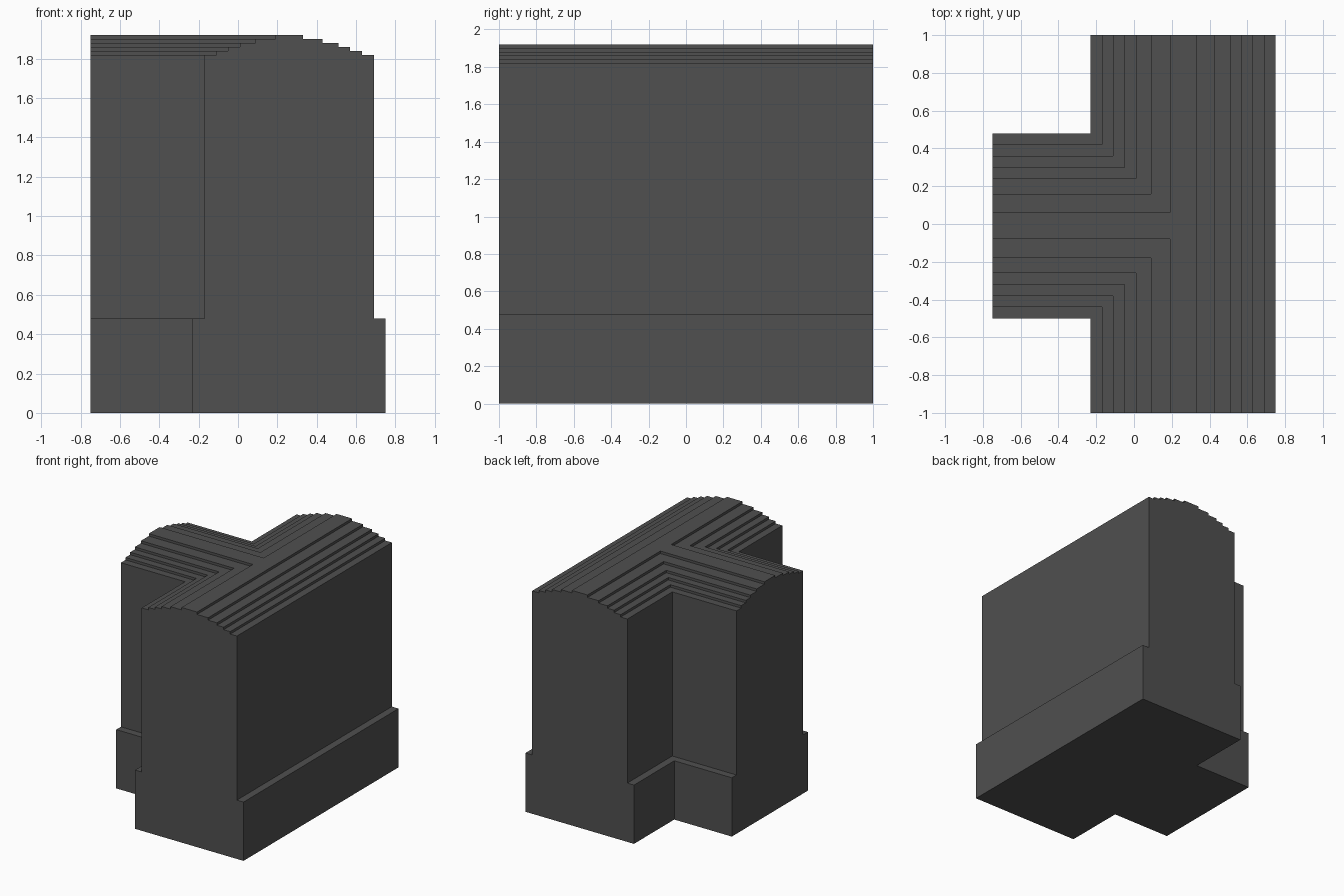
import bpy
import bmesh

cube = bpy.data.objects.get("Cube")
if cube:
    bpy.data.objects.remove(cube, do_unlink=True)

# Dark grey stone
stone = bpy.data.materials.new("dark_grey_stone")
stone.use_nodes = True
colour = (0.08, 0.08, 0.08, 1.0)
stone.diffuse_color = colour
stone.node_tree.nodes["Principled BSDF"].inputs["Base Color"].default_value = colour

CX, CY = 0.26, -0.01      # centre lines of the main hall and the side wing
WING_END = -0.75

# Half-width and top height of each level: plinth, walls, then the stepped roof
LEVELS = [(0.49, 0.48), (0.43, 1.82), (0.37, 1.84), (0.31, 1.86),
          (0.25, 1.88), (0.17, 1.90), (0.07, 1.92)]


def tee(w):
    """T-shaped plan outline, anticlockwise from above."""
    return [(CX - w, -1), (CX + w, -1), (CX + w, 1), (CX - w, 1),
            (CX - w, CY + w), (WING_END, CY + w),
            (WING_END, CY - w), (CX - w, CY - w)]


bm = bmesh.new()

# Two outlines per level, at its bottom and its top
rings, bottom = [], 0.0
for width, top in LEVELS:
    for z in (bottom, top):
        rings.append([bm.verts.new((x, y, z)) for x, y in tee(width)])
    bottom = top

# Long walls and ledges
for lower, upper in zip(rings, rings[1:]):
    for a, b in ((1, 2), (3, 4), (4, 5), (6, 7), (7, 0)):
        bm.faces.new((lower[a], lower[b], upper[b], upper[a]))

# Flat end walls with the stepped silhouette
for a, b in ((0, 1), (2, 3), (5, 6)):
    bm.faces.new([r[b] for r in rings] + [r[a] for r in reversed(rings)])

# Underside and ridge
bm.faces.new(rings[0][::-1])
bm.faces.new(rings[-1])

mesh = bpy.data.meshes.new("stepped_roof_tee_hall")
bm.to_mesh(mesh)
bm.free()
mesh.materials.append(stone)
hall = bpy.data.objects.new("stepped_roof_tee_hall", mesh)
bpy.context.collection.objects.link(hall)
